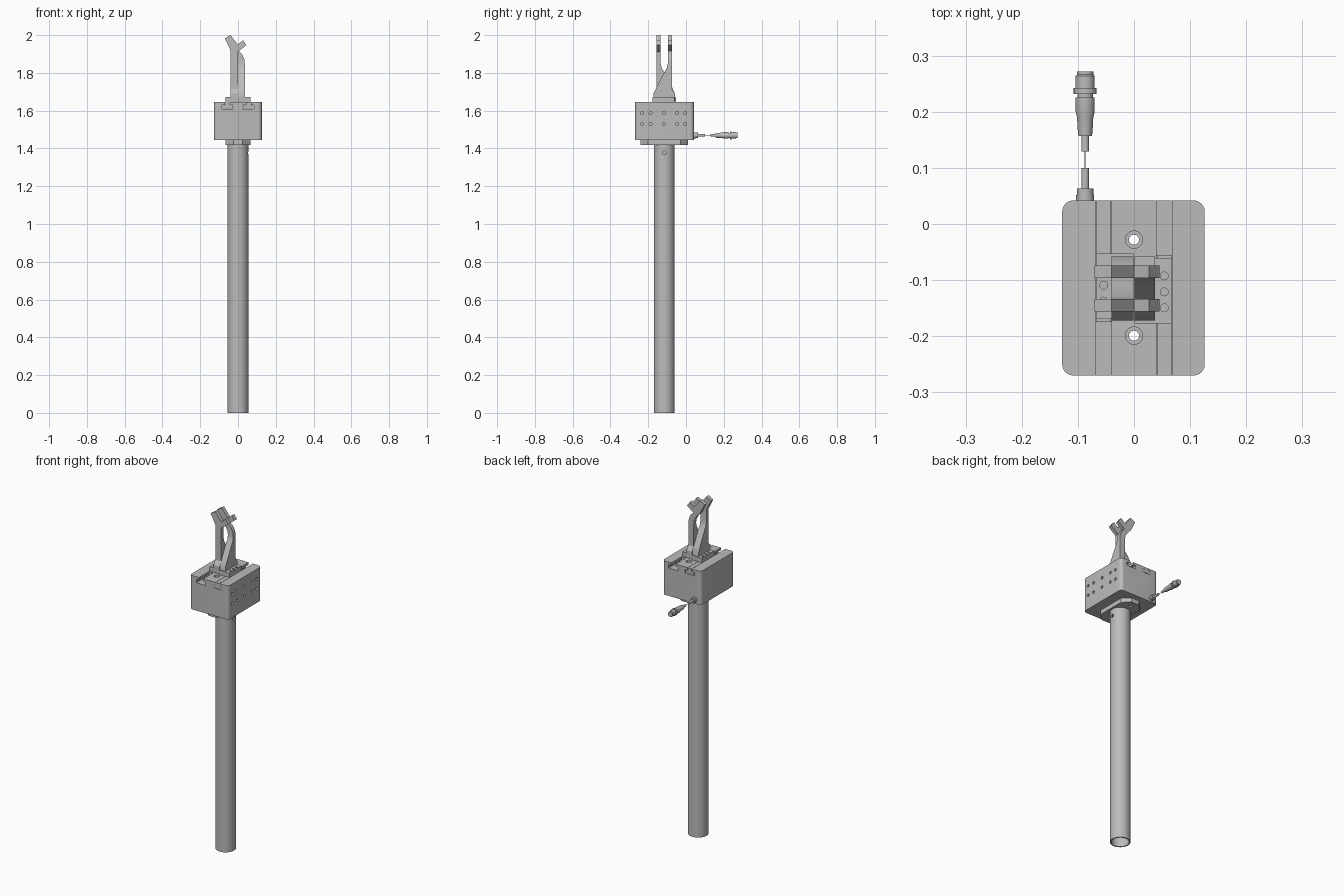
import bpy, bmesh, math
from mathutils import Matrix, Vector

if "Cube" in bpy.data.objects:
    bpy.data.objects.remove(bpy.data.objects["Cube"])

grey = bpy.data.materials.new("machined grey")
grey.use_nodes = True
COLOUR = (0.5, 0.5, 0.5, 1)
grey.diffuse_color = COLOUR
grey.node_tree.nodes["Principled BSDF"].inputs["Base Color"].default_value = COLOUR
YC = -0.115          # axis of the tube and gripper


def finish(name, bm):
    bmesh.ops.recalc_face_normals(bm, faces=bm.faces)
    mesh = bpy.data.meshes.new(name)
    bm.to_mesh(mesh)
    bm.free()
    mesh.materials.append(grey)
    obj = bpy.data.objects.new(name, mesh)
    bpy.context.scene.collection.objects.link(obj)
    return obj


def prism(name, outline, axis, lo, hi):
    """Extrude a 2D outline along an axis."""
    place = {"x": lambda a, b: (lo, a, b), "y": lambda a, b: (a, lo, b),
             "z": lambda a, b: (a, b, lo)}[axis]
    bm = bmesh.new()
    face = bm.faces.new([bm.verts.new(place(a, b)) for a, b in outline])
    new = bmesh.ops.extrude_face_region(bm, geom=[face])["geom"]
    step = Vector([hi - lo if c == axis else 0 for c in "xyz"])
    bmesh.ops.translate(bm, vec=step, verts=[v for v in new if isinstance(v, bmesh.types.BMVert)])
    return finish(name, bm)


def box(name, x0, x1, y0, y1, z0, z1):
    return prism(name, [(x0, y0), (x1, y0), (x1, y1), (x0, y1)], "z", z0, z1)


def rod(name, centre, radius, length, axis="z", sides=24):
    turn = {"x": Matrix.Rotation(math.pi / 2, 4, "Y"), "y": Matrix.Rotation(math.pi / 2, 4, "X"),
            "z": Matrix()}[axis]
    bm = bmesh.new()
    bmesh.ops.create_cone(bm, cap_ends=True, segments=sides, radius1=radius, radius2=radius,
                          depth=length, matrix=Matrix.Translation(centre) @ turn)
    return finish(name, bm)


def combine(obj, tools, operation="DIFFERENCE"):
    """Apply boolean tools to an object, then remove the tools."""
    for tool in tools:
        mod = obj.modifiers.new("cut", "BOOLEAN")
        mod.object, mod.operation, mod.solver = tool, operation, "EXACT"
    bpy.context.view_layer.update()
    graph = bpy.context.evaluated_depsgraph_get()
    mesh = bpy.data.meshes.new_from_object(obj.evaluated_get(graph))
    obj.modifiers.clear()
    obj.data = mesh
    for tool in tools:
        bpy.data.objects.remove(tool)
    return obj


def smooth(obj):
    bpy.ops.object.select_all(action="DESELECT")
    obj.select_set(True)
    bpy.context.view_layer.objects.active = obj
    bpy.ops.object.shade_smooth_by_angle(angle=math.radians(30))


def bolt_bores():
    """Two through bolts either side of the gripper, with counterbores."""
    tools = []
    for y in (YC - 0.084, YC + 0.087):
        tools += [rod("bore", (0, y, 1.53), 0.009, 0.4), rod("counterbore", (0, y, 1.645), 0.0155, 0.05)]
    return tools


# Hollow post with a cross hole
post = rod("post", (0, YC, 0.711), 0.055, 1.422, sides=64)
combine(post, [rod("bore", (0, YC, 0.7), 0.048, 1.42, sides=64),
               rod("pin_hole", (0.05, YC, 1.377), 0.01, 0.06, "x")])
smooth(post)

# Chamfered mounting flange
W, H, CX, CY = 0.066, 0.125, 0.025, 0.085
flange = prism("mounting_flange",
               [(sx * x, YC + sy * y) for sx, sy, pts in
                ((1, 1, ((W, CY), (CX, H))), (-1, 1, ((CX, H), (W, CY))),
                 (-1, -1, ((W, CY), (CX, H))), (1, -1, ((CX, H), (W, CY)))) for x, y in pts],
               "z", 1.419, 1.446)
combine(flange, bolt_bores())
smooth(flange)

# Housing with rounded upright edges
X0, X1, Y0, Y1, R = -0.128, 0.126, -0.27, 0.042, 0.02
corners = [(X1 - R, Y1 - R), (X0 + R, Y1 - R), (X0 + R, Y0 + R), (X1 - R, Y0 + R)]
outline = [(x + R * math.cos(math.radians(90 * i + 15 * k)), y + R * math.sin(math.radians(90 * i + 15 * k)))
           for i, (x, y) in enumerate(corners) for k in range(7)]
housing = prism("housing", outline, "z", 1.445, 1.645)


def slot_outline(c, gap=0):
    """Inverted T section of a guide slot centred at x = c."""
    n, w, top = 0.014 - gap, 0.03 - gap, 1.645 if gap else 1.66
    lo, mid = 1.61 + gap, 1.63 - gap
    return [(c - w, lo), (c + w, lo), (c + w, mid), (c + n, mid),
            (c + n, top), (c - n, top), (c - n, mid), (c - w, mid)]


tools = bolt_bores()
for c in (-0.054, 0.054):
    tools.append(prism("slot", slot_outline(c), "y", Y0 - 0.05, Y1 + 0.05))
for y in (-0.115, -0.07, 0, 0.07, 0.112):
    for z in (1.53, 1.587):
        tools.append(rod("side_hole", (X1, YC - 0.002 + y, z), 0.008, 0.05, "x", 16))
combine(housing, tools)
smooth(housing)

# Sliding jaw carriers inside the slots
prism("right_slide", slot_outline(-0.054, 0.0015), "y", YC - 0.06, Y1)
prism("left_slide", slot_outline(0.054, 0.0015), "y", Y0, YC + 0.06)

# Finger feet, each with three screw holes
for name, side in (("right_foot", -1), ("left_foot", 1)):
    ends = sorted((side * 0.001, side * 0.067))
    shift = -side * 0.004
    foot = box(name, *ends, YC - 0.058 + shift, YC + 0.058 + shift, 1.644, 1.672)
    combine(foot, [rod("screw_hole", (side * 0.054, YC - side * 0.006 + d, 1.67), 0.007, 0.04, sides=16)
                   for d in (-0.0285, 0, 0.0285)])
    smooth(foot)

# Two crossing fingers: front outline intersected with side outline
v_jaw = [(0.004, 1.915), (0.045, 1.947), (0.027, 1.973), (0, 1.95), (-0.04, 2.0), (-0.07, 1.982), (-0.04, 1.922)]
fronts = {
    "right_finger": [(-0.04, 1.65), (-0.001, 1.65), (-0.001, 1.911)] + v_jaw,
    "left_finger": [(0.001, 1.65), (0.037, 1.65), (0.037, 1.84), (0.033, 1.873), (0.021, 1.9)] + v_jaw
    + [(-0.018, 1.9), (-0.003, 1.875), (0.001, 1.85)],
}
side_outline = [(-0.057, 1.65), (0.057, 1.65), (0.057, 1.69), (0.043, 1.72), (0.002, 1.8), (-0.014, 1.827),
                (-0.019, 1.85), (-0.019, 2.02), (-0.041, 2.02), (-0.041, 1.715), (-0.057, 1.69)]
for name, flip in (("right_finger", 1), ("left_finger", -1)):
    finger = prism(name, fronts[name], "y", YC - 0.1, YC + 0.1)
    side = prism("side", [(YC + flip * y, z) for y, z in side_outline], "x", -0.1, 0.1)
    combine(finger, [side], "INTERSECT")
    smooth(finger)


def lathe_y(name, profile, x=-0.087, z=1.469, sides=24):
    """Turn a (y, radius) profile about an axis parallel to y."""
    bm = bmesh.new()
    rings = [[bm.verts.new((x + r * math.cos(2 * math.pi * k / sides), y,
                            z + r * math.sin(2 * math.pi * k / sides))) for k in range(sides)]
             for y, r in profile]
    for a, b in zip(rings, rings[1:]):
        for k in range(sides):
            bm.faces.new((a[k], a[k - 1], b[k - 1], b[k]))
    bm.faces.new(rings[0])
    bm.faces.new(rings[-1])
    smooth(finish(name, bm))


# Cable socket, wire and plug on the back
lathe_y("cable_socket", [(0.04, 0.016), (0.052, 0.016), (0.052, 0.0145), (0.063, 0.0145),
                         (0.063, 0.007), (0.1, 0.007)])
lathe_y("thin_wire", [(0.099, 0.001), (0.13, 0.001)], sides=8)
lathe_y("cable_plug", [(0.129, 0.007), (0.157, 0.007), (0.157, 0.012), (0.163, 0.013), (0.19, 0.0145),
                       (0.2, 0.017), (0.225, 0.017), (0.225, 0.014), (0.232, 0.014), (0.232, 0.0205),
                       (0.242, 0.0205), (0.242, 0.017), (0.264, 0.017), (0.266, 0.015), (0.272, 0.015)])
